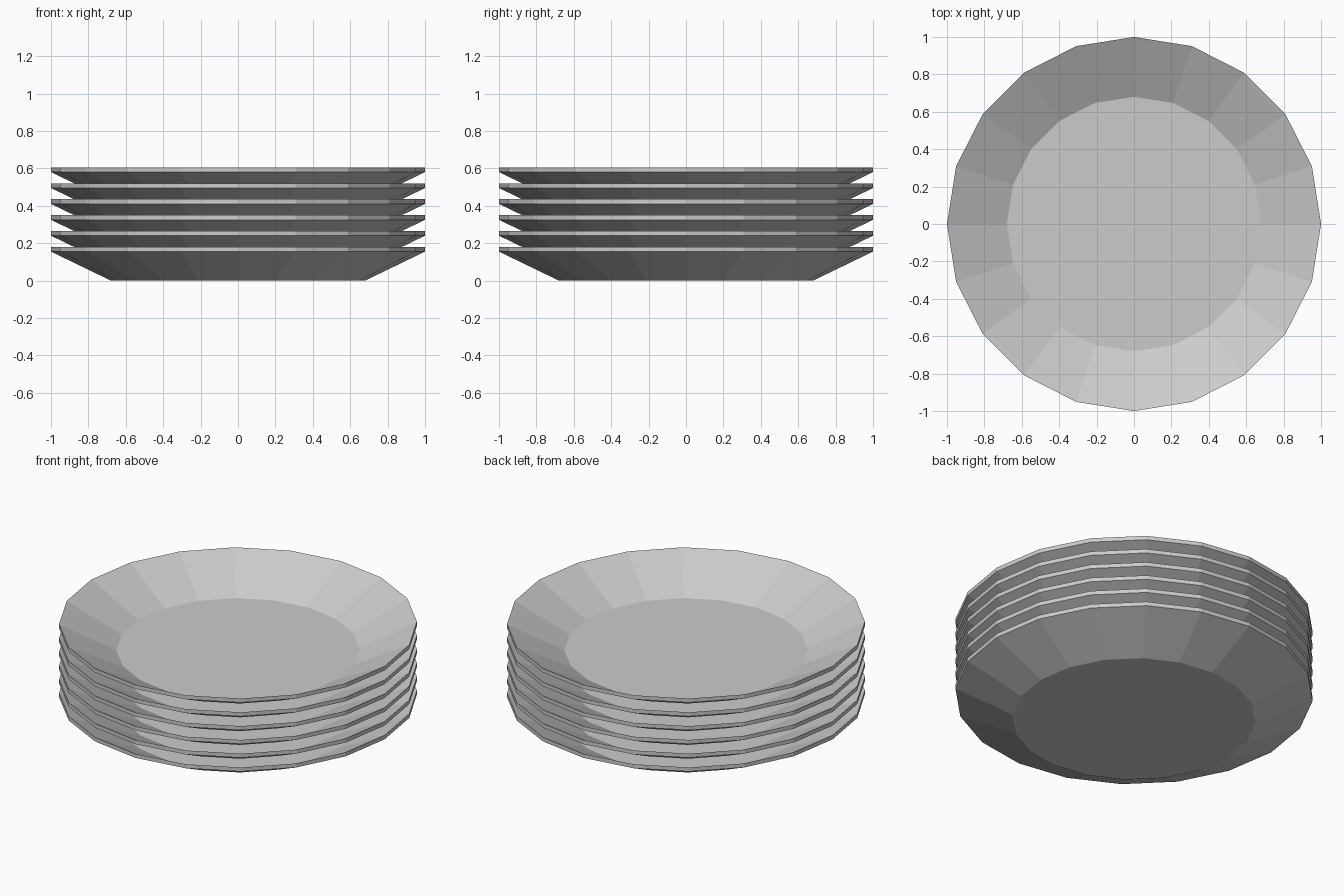
import bpy, bmesh
from math import cos, sin, tau

if "Cube" in bpy.data.objects:
    bpy.data.objects.remove(bpy.data.objects["Cube"])

SIDES, COUNT, STEP = 20, 6, 0.085
# plate profile (radius, height): underside, rim edge, inner floor
PROFILE = [(0.68, 0.0), (1.0, 0.155), (1.0, 0.18), (0.68, 0.016)]


def plate(name, z):
    bm = bmesh.new()
    rings = [[bm.verts.new((r * cos(tau * i / SIDES), r * sin(tau * i / SIDES), h))
              for i in range(SIDES)] for r, h in PROFILE]
    # sloped walls and rim
    for a, b in zip(rings, rings[1:]):
        for i in range(SIDES):
            j = (i + 1) % SIDES
            bm.faces.new((a[i], a[j], b[j], b[i]))
    # base and eating surface
    bm.faces.new(rings[0][::-1])
    bm.faces.new(rings[-1])
    mesh = bpy.data.meshes.new(name)
    bm.to_mesh(mesh)
    bm.free()
    obj = bpy.data.objects.new(name, mesh)
    obj.location.z = z
    bpy.context.collection.objects.link(obj)


# stack of plates
for k in range(COUNT):
    plate(f"plate_{k + 1}", k * STEP)
